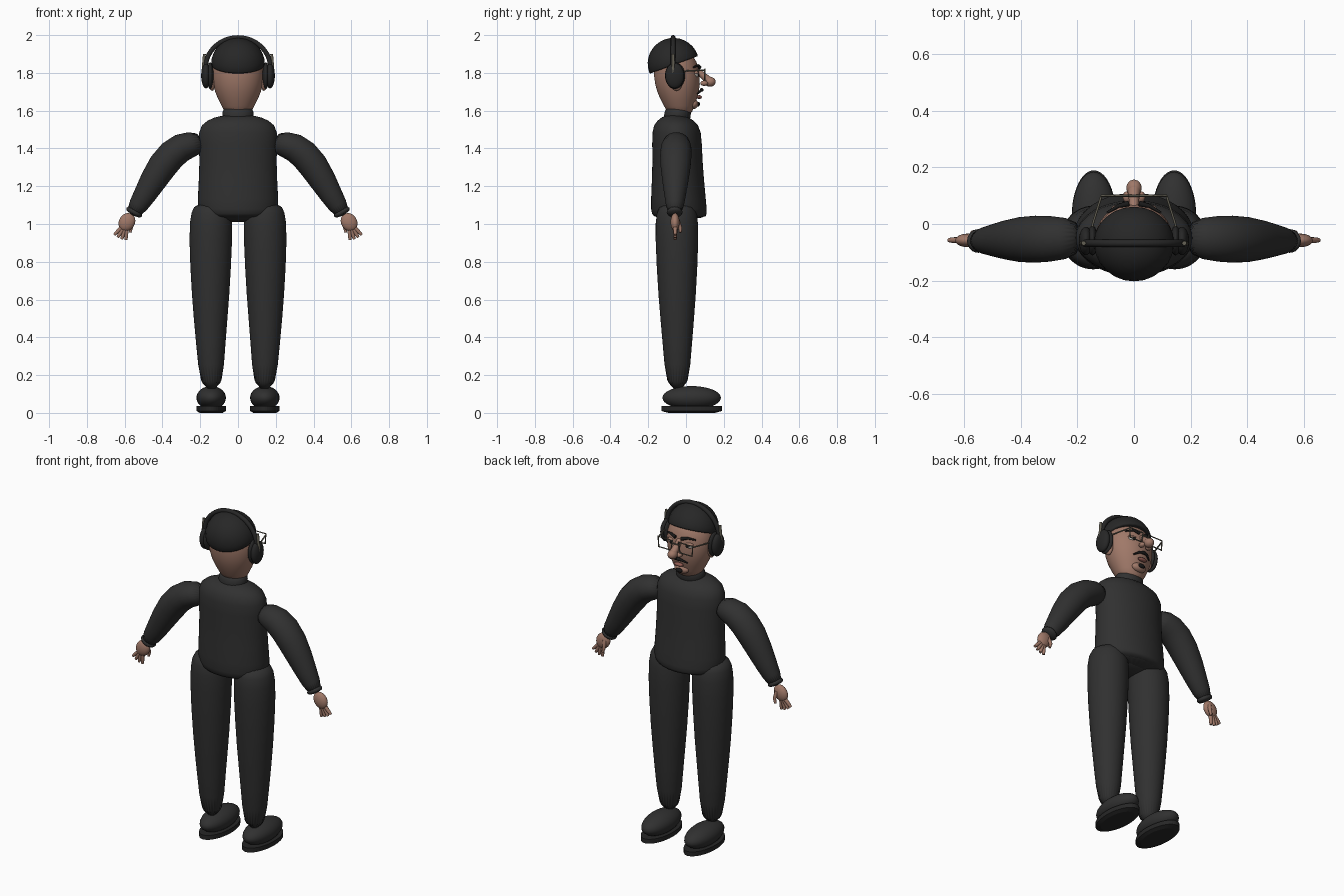
import bpy, bmesh, math
from mathutils import Matrix, Vector, Euler

if bpy.data.objects.get("Cube"):
    bpy.data.objects.remove(bpy.data.objects["Cube"])


def material(name, red, green, blue):
    mat = bpy.data.materials.new(name)
    mat.diffuse_color = (red, green, blue, 1)
    mat.use_nodes = True
    shader = mat.node_tree.nodes["Principled BSDF"]
    shader.inputs["Base Color"].default_value = mat.diffuse_color
    return mat


CLOTH = material("black cloth", .03, .03, .03)
PLASTIC = material("dark plastic", .02, .02, .02)
SKIN = material("skin", .35, .19, .14)
METAL = material("dull metal", .13, .12, .09)
HAIR = material("dark hair", .01, .01, .01)
WHITE = material("eye white", .6, .57, .52)
LIPS = material("lips", .27, .1, .08)


def add(name, data, mat, paired):
    """Link an object, mirrored to the other side when it is one of a pair."""
    data.materials.append(mat)
    obj = bpy.data.objects.new(name, data)
    bpy.context.collection.objects.link(obj)
    if paired:
        obj.modifiers.new("Mirror", "MIRROR")
    return obj


def finish(name, bm, mat, paired, smooth=True):
    bmesh.ops.recalc_face_normals(bm, faces=bm.faces)
    for face in bm.faces:
        face.smooth = smooth
    mesh = bpy.data.meshes.new(name)
    bm.to_mesh(mesh)
    bm.free()
    return add(name, mesh, mat, paired)


def loft(name, mat, rings, y, depth, paired=False, smooth=True, sides=24):
    """Skin rings (x, z, radius); y and depth ratio blend from first to last ring."""
    bm = bmesh.new()
    last = len(rings) - 1
    loops = []
    for i, (x, z, radius) in enumerate(rings):
        before, after = rings[max(i - 1, 0)], rings[min(i + 1, last)]
        along = Vector((after[0] - before[0], 0, after[1] - before[1])).normalized()
        across = Vector((along.z, 0, -along.x)) * radius
        blend = i / last
        centre = Vector((x, y[0] + (y[1] - y[0]) * blend, z))
        front = Vector((0, radius * (depth[0] + (depth[1] - depth[0]) * blend), 0))
        turns = [math.tau * k / sides for k in range(sides)]
        loops.append([bm.verts.new(centre + across * math.cos(t) + front * math.sin(t))
                      for t in turns])
    for low, high in zip(loops, loops[1:]):
        for k in range(sides):
            after = (k + 1) % sides
            bm.faces.new((low[k], low[after], high[after], high[k]))
    bm.faces.new(loops[0])
    bm.faces.new(loops[-1])
    obj = finish(name, bm, mat, paired, smooth)
    if smooth:
        obj.modifiers.new("Subdivision", "SUBSURF").levels = 1


def ball(name, mat, centre, size, paired=False, floor=-1, tilt=(0, 0, 0)):
    """Ellipsoid, flattened below the given floor of its unit sphere."""
    bm = bmesh.new()
    bmesh.ops.create_uvsphere(bm, u_segments=24, v_segments=16, radius=1)
    for vert in bm.verts:
        vert.co.z = max(vert.co.z, floor)
    angles = Euler([math.radians(a) for a in tilt])
    bm.transform(Matrix.LocRotScale(Vector(centre), angles, Vector(size)))
    finish(name, bm, mat, paired)


def tube(name, mat, points, radius, paired=False, closed=False, tip=1):
    """Round rod through the points, thinning towards its tip."""
    curve = bpy.data.curves.new(name, "CURVE")
    curve.dimensions = "3D"
    curve.bevel_depth, curve.bevel_resolution = radius, 3
    curve.use_fill_caps = True
    spline = curve.splines.new("POLY")
    spline.points.add(len(points) - 1)
    for i, (point, place) in enumerate(zip(spline.points, points)):
        point.co = (*place, 1)
        point.radius = 1 + (tip - 1) * i / (len(points) - 1)
    spline.use_cyclic_u = closed
    add(name, curve, mat, paired)


# Sweater with hem and collar
loft("sweater", CLOTH, [(0, 1.03, .18), (0, 1.05, .21), (0, 1.1, .22), (0, 1.35, .2),
                        (0, 1.5, .22), (0, 1.55, .17), (0, 1.58, .08)],
     y=(-.03, -.06), depth=(.74, .56))
loft("sweater_hem", CLOTH, [(0, 1.02, .18), (0, 1.08, .21)], y=(-.02, -.03), depth=(.7, .7))
loft("collar", CLOTH, [(0, 1.54, .08), (0, 1.56, .084), (0, 1.6, .084), (0, 1.62, .07)],
     y=(-.05, -.04), depth=(.85, .85))

# Sleeves and cuffs
loft("sleeves", CLOTH, [(.18, 1.43, .06), (.3, 1.42, .08), (.4, 1.32, .086),
                        (.5, 1.14, .058), (.56, 1.05, .046)],
     y=(-.05, -.06), depth=(1.1, .9), paired=True)
loft("cuffs", CLOTH, [(.54, 1.08, .05), (.56, 1.045, .05)],
     y=(-.06, -.06), depth=(.9, .9), paired=True)

# Trousers
loft("trouser_legs", CLOTH, [(.14, 1.11, .08), (.14, 1.07, .11), (.145, .95, .118),
                             (.145, .6, .1), (.145, .4, .08), (.14, .1, .06)],
     y=(-.05, -.045), depth=(1, 1), paired=True)
ball("trouser_seat", CLOTH, (0, -.05, 1.06), (.18, .1, .05))

# Shoes and soles
ball("shoes", CLOTH, (.142, .03, .08), (.078, .155, .062), paired=True, floor=-.8)
loft("soles", PLASTIC, [(.142, 0, .06), (.142, .01, .078), (.142, .036, .078)],
     y=(.03, .03), depth=(2.05, 2.05), paired=True, smooth=False, sides=40)

# Hands: palm, a fan of fingers and a thumb
ball("palms", SKIN, (.588, -.058, 1.01), (.042, .024, .05), paired=True, tilt=(0, -32, 0))
for n, finger in enumerate(("index", "middle", "ring", "little")):
    angle = math.radians(45 + 14 * n)
    reach = [(.588 + d * math.cos(angle), -.057, 1.01 - d * math.sin(angle))
             for d in (.03, .08, .095)]
    tube(finger + "_fingers", SKIN, reach, .012, paired=True, tip=.6)
tube("thumbs", SKIN, [(.57, -.045, 1.02), (.565, -.03, .98), (.572, -.03, .955)],
     .012, paired=True, tip=.6)

# Head, chin and ears
loft("head", SKIN, [(0, 1.57, .06), (0, 1.62, .085), (0, 1.7, .127), (0, 1.78, .14),
                    (0, 1.86, .135), (0, 1.93, .08)],
     y=(-.03, -.06), depth=(.95, .85))
ball("chin", SKIN, (0, .04, 1.635), (.045, .025, .026))
ball("ears", SKIN, (.137, -.05, 1.755), (.018, .032, .05), paired=True)

# Knitted hat, tipped back
ball("knit_hat", PLASTIC, (0, -.067, 1.85), (.142, .136, .135), floor=-.06, tilt=(20, 0, 0))

# Nose and mouth
tube("nose_bridge", SKIN, [(0, .05, 1.82), (0, .12, 1.76)], .014, tip=1.6)
ball("nose_tip", SKIN, (0, .127, 1.753), (.027, .03, .026))
ball("nostrils", SKIN, (.024, .096, 1.745), (.016, .02, .014), paired=True)
ball("lower_lip", LIPS, (0, .07, 1.672), (.03, .014, .01))

# Eyes, brows, moustache and beard
ball("eyes", WHITE, (.055, .05, 1.79), (.024, .016, .014), paired=True)
ball("pupils", HAIR, (.053, .064, 1.79), (.01, .004, .01), paired=True)
ball("eyelids", SKIN, (.055, .05, 1.8), (.027, .018, .011), paired=True)
tube("eyebrows", HAIR, [(.02, .072, 1.83), (.055, .064, 1.84), (.095, .04, 1.83)],
     .01, paired=True, tip=.4)
tube("moustache", HAIR, [(0, .083, 1.71), (.025, .08, 1.707), (.055, .062, 1.69)],
     .01, paired=True, tip=.4)
ball("chin_beard", HAIR, (0, .066, 1.635), (.022, .008, .012))

# Glasses
tube("glasses_bridge", METAL, [(-.02, .1, 1.805), (.02, .1, 1.805)], .004)
tube("lens_frames", METAL, [(x, .1, z) for x, z in
                            ((.02, 1.82), (.115, 1.82), (.11, 1.76), (.03, 1.76))],
     .004, paired=True, closed=True)
tube("temples", METAL, [(.115, .1, 1.815), (.146, 0, 1.81), (.148, -.07, 1.8)],
     .004, paired=True)

# Headphones
arch = [math.pi * k / 32 for k in range(33)]
tube("headphone_band", PLASTIC,
     [(.172 * math.cos(a), -.068, 1.825 + .162 * math.sin(a)) for a in arch], .013)
tube("headphone_sliders", METAL, [(.178, -.068, 1.9), (.186, -.068, 1.8)], .008, paired=True)
ball("ear_cups", PLASTIC, (.17, -.06, 1.785), (.025, .05, .067), paired=True)
ball("ear_cushions", PLASTIC, (.147, -.058, 1.785), (.019, .053, .07), paired=True)
